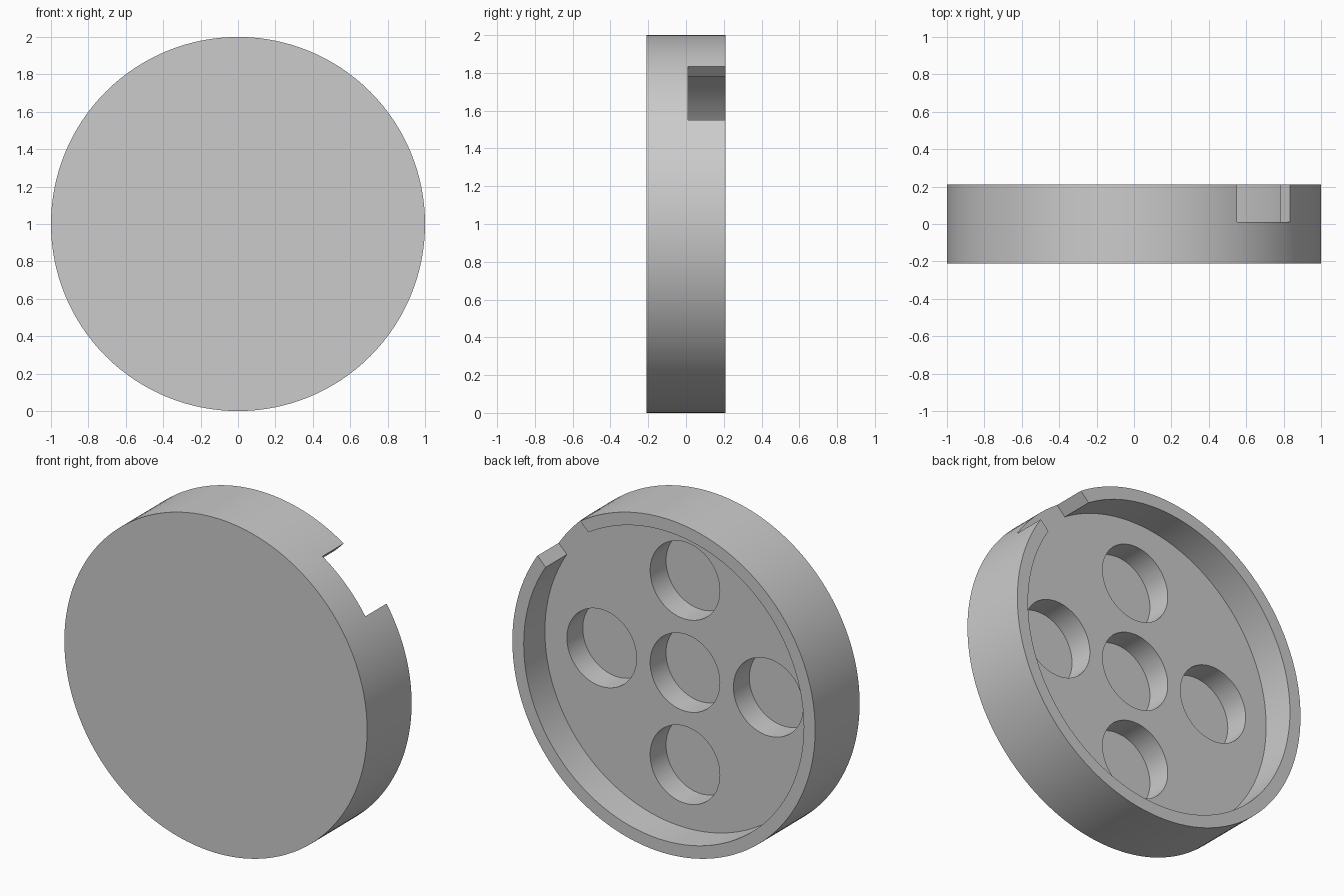
import bpy
import math

cube = bpy.data.objects.get("Cube")
if cube:
    bpy.data.objects.remove(cube, do_unlink=True)

# Dimensions
RADIUS, HALF_DEPTH = 1.0, 0.21
RECESS_RADIUS, FLOOR_Y = 0.925, 0.01
HOLE_RADIUS, HOLE_DEPTH, HOLE_OFFSET = 0.23, 0.15, 0.55
SLOT_WIDTH = 0.4
BACK = HALF_DEPTH + 0.1

grey = bpy.data.materials.new("plain grey")
grey.use_nodes = True
colour = (0.6, 0.6, 0.6, 1)
grey.diffuse_color = colour
grey.node_tree.nodes["Principled BSDF"].inputs["Base Color"].default_value = colour


def disc(name, radius, y0, y1, x=0.0, z=1.0, sides=128):
    """Cylinder along y from y0 to y1."""
    bpy.ops.mesh.primitive_cylinder_add(
        vertices=sides, radius=radius, depth=y1 - y0,
        location=(x, (y0 + y1) / 2, z), rotation=(math.pi / 2, 0, 0))
    obj = bpy.context.object
    obj.name = name
    obj.data.materials.append(grey)
    return obj


def cut(target, cutter):
    """Subtract the cutter from the target and discard it."""
    mod = target.modifiers.new("cut", "BOOLEAN")
    mod.operation = "DIFFERENCE"
    mod.solver = "EXACT"
    mod.object = cutter
    bpy.context.view_layer.objects.active = target
    bpy.ops.object.modifier_apply(modifier=mod.name)
    bpy.data.objects.remove(cutter, do_unlink=True)


# Round body, hollowed from the back
body = disc("round_cover", RADIUS, -HALF_DEPTH, HALF_DEPTH)
cut(body, disc("recess_cutter", RECESS_RADIUS, FLOOR_Y, BACK))

# Diagonal slot through the rim, level with the recess floor
reach = 0.9
bpy.ops.mesh.primitive_cube_add(
    size=1,
    location=(reach * math.sqrt(0.5), (FLOOR_Y + BACK) / 2, 1 + reach * math.sqrt(0.5)),
    rotation=(0, -math.pi / 4, 0))
slot = bpy.context.object
slot.name = "slot_cutter"
slot.scale = (0.6, BACK - FLOOR_Y, SLOT_WIDTH)
slot.data.materials.append(grey)
bpy.context.view_layer.update()
cut(body, slot)

# Five blind holes in a cross
for dx, dz in ((0, 0), (1, 0), (-1, 0), (0, 1), (0, -1)):
    cut(body, disc("hole_cutter", HOLE_RADIUS, FLOOR_Y - HOLE_DEPTH, FLOOR_Y + 0.1,
                   dx * HOLE_OFFSET, 1 + dz * HOLE_OFFSET, 64))

# Smooth round walls, sharp rims
bpy.ops.object.select_all(action="DESELECT")
body.select_set(True)
bpy.context.view_layer.objects.active = body
bpy.ops.object.shade_smooth_by_angle(angle=math.radians(30))
